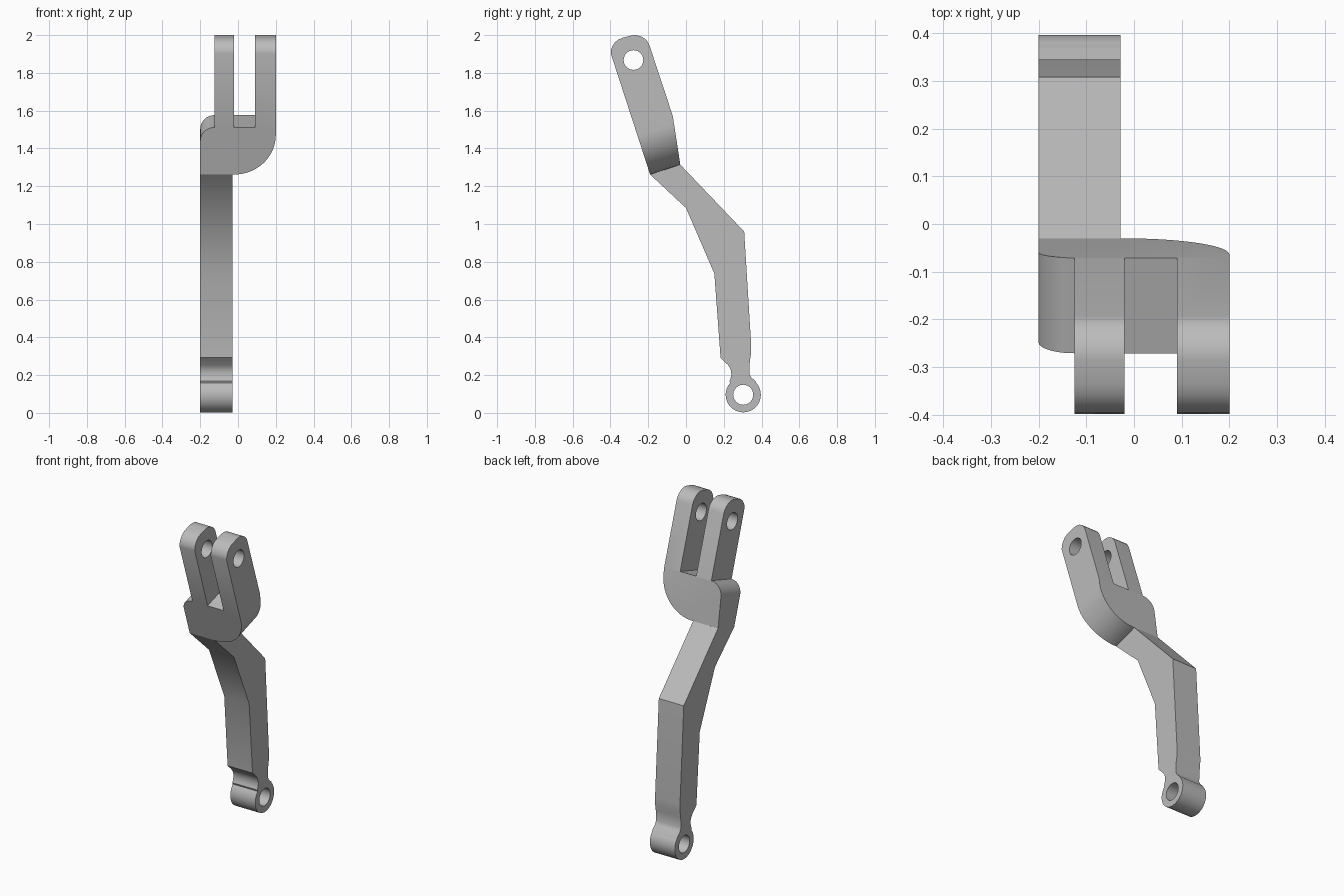
import bpy, bmesh
from math import cos, sin, radians, pi
from mathutils import Vector

if "Cube" in bpy.data.objects:
    bpy.data.objects.remove(bpy.data.objects["Cube"], do_unlink=True)

metal = bpy.data.materials.new("plain grey metal")
metal.use_nodes = True
grey = (0.5, 0.5, 0.5, 1)
metal.diffuse_color = grey
metal.node_tree.nodes["Principled BSDF"].inputs["Base Color"].default_value = grey


def arc(cx, cy, r, start, end, steps=16):
    angles = [radians(start + (end - start) * i / steps) for i in range(steps + 1)]
    return [(cx + r * cos(a), cy + r * sin(a)) for a in angles]


def prism(name, points, shift):
    """Extrude a closed outline of 3D points along a vector."""
    bm = bmesh.new()
    face = bm.faces.new([bm.verts.new(p) for p in points])
    result = bmesh.ops.extrude_face_region(bm, geom=[face])
    moved = [v for v in result["geom"] if isinstance(v, bmesh.types.BMVert)]
    bmesh.ops.translate(bm, verts=moved, vec=shift)
    bmesh.ops.recalc_face_normals(bm, faces=bm.faces)
    mesh = bpy.data.meshes.new(name)
    bm.to_mesh(mesh)
    bm.free()
    mesh.materials.append(metal)
    obj = bpy.data.objects.new(name, mesh)
    bpy.context.collection.objects.link(obj)
    return obj


def side_prism(name, outline, x0, x1):
    return prism(name, [(x0, y, z) for y, z in outline], (x1 - x0, 0, 0))


def combine(obj, other, operation):
    mod = obj.modifiers.new("combine", "BOOLEAN")
    mod.operation, mod.object, mod.solver = operation, other, "EXACT"
    bpy.context.view_layer.objects.active = obj
    bpy.ops.object.modifier_apply(modifier=mod.name)
    bpy.data.objects.remove(other, do_unlink=True)


def drill(obj, y, z, r):
    combine(obj, side_prism("hole_cutter", arc(y, z, r, 0, 348.75, 31), -0.5, 0.5), "DIFFERENCE")


# Tilted frame of the fork: up runs along the prongs, across runs front to back
tilt = radians(18)
up = Vector((0, -sin(tilt), cos(tilt)))
across = Vector((0, cos(tilt), sin(tilt)))
base = Vector((0, -0.19, 1.262))

# Fork: side outline with rounded prong tips
fork_side = [(-0.125, 1.062), (-0.398, 1.902), (-0.396, 1.925), (-0.388, 1.945),
             (-0.375, 1.963), (-0.357, 1.977), (-0.335, 1.986), (-0.285, 1.999),
             (-0.265, 2.0), (-0.24, 1.994), (-0.218, 1.981), (-0.202, 1.964),
             (-0.193, 1.945), (-0.07, 1.572), (-0.03, 1.313), (-0.002, 1.13)]
fork = side_prism("forked_lever", fork_side, -0.3, 0.3)

# Fork: front outline with two prongs, slot, rounded shoulder and rounded heel
fork_front = [(-0.2, 0)] + arc(-0.02, 0.22, 0.22, -90, 0, 24)
fork_front += [(0.2, 1), (0.09, 1), (0.09, 0.262), (-0.02, 0.262), (-0.02, 1), (-0.125, 1)]
fork_front += arc(-0.125, 0.187, 0.075, 90, 180)
start = base - across * 0.3
front = prism("fork_front", [start + up * s + Vector((x, 0, 0)) for x, s in fork_front], across)
combine(fork, front, "INTERSECT")
drill(fork, -0.278, 1.868, 0.052)

# Lower arm: bent lever ending in a necked round eye
arm_side = [(-0.19, 1.262), (0, 1.085), (0.15, 0.738), (0.183, 0.292), (0.222, 0.254),
            (0.233, 0.238), (0.239, 0.22), (0.24, 0.2), (0.236, 0.182), (0.23, 0.168)]
arm_side += arc(0.303, 0.096, 0.093, 138, 402, 36)
arm_side += [(0.364, 0.175), (0.338, 0.187), (0.326, 0.2), (0.323, 0.22), (0.328, 0.242),
             (0.338, 0.275), (0.344, 0.31), (0.345, 0.36), (0.308, 0.96), (-0.03, 1.314)]
arm_side = arm_side[:-10] + [(0.368, 0.168), (0.345, 0.188), (0.335, 0.21)] + arm_side[-5:]
arm = side_prism("lower_arm", arm_side, -0.2, -0.028)
drill(arm, 0.303, 0.096, 0.053)

# Join the arm to the fork and shade
combine(fork, arm, "UNION")
bpy.ops.object.select_all(action="DESELECT")
fork.select_set(True)
bpy.context.view_layer.objects.active = fork
bpy.ops.object.shade_smooth_by_angle(angle=radians(28))
